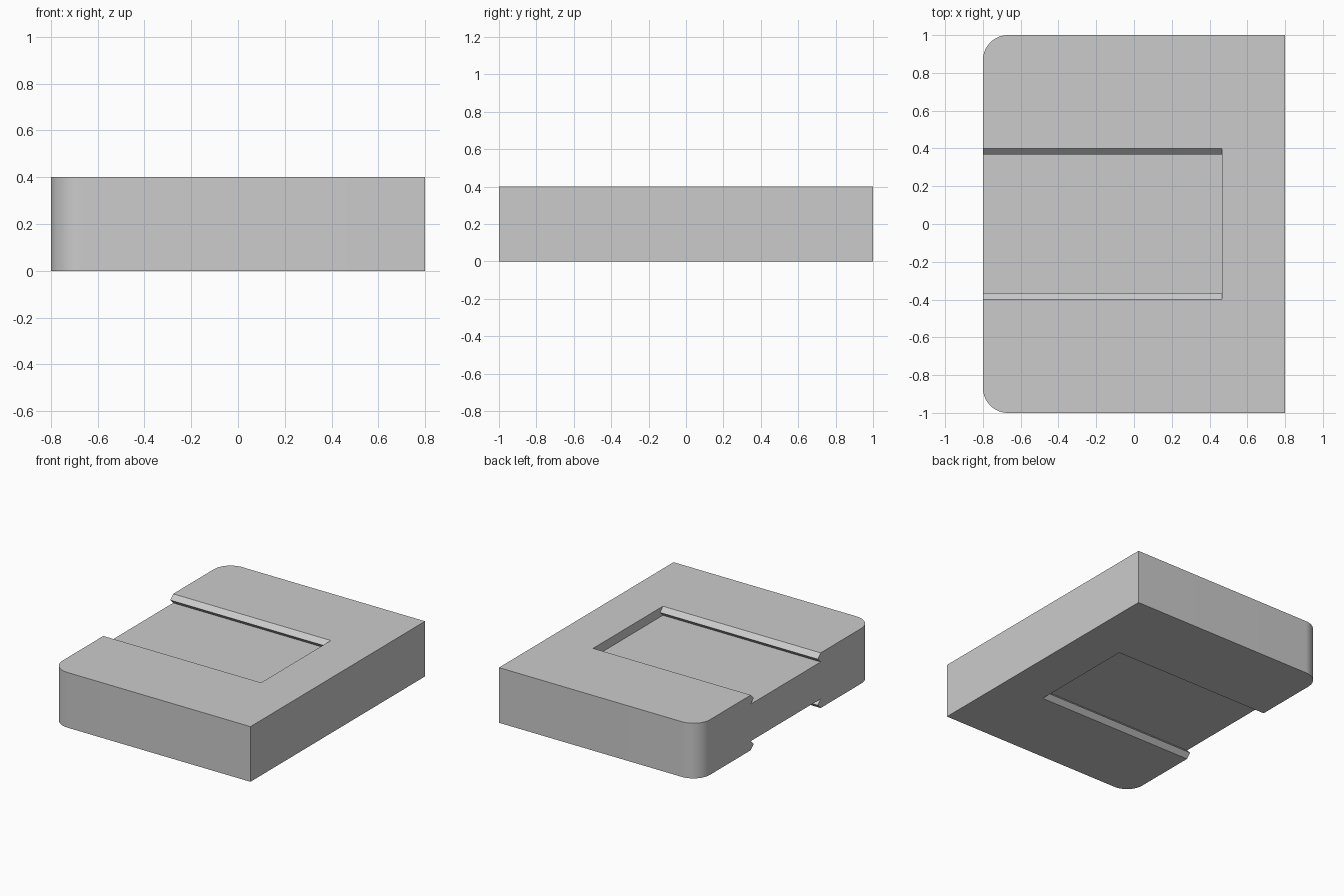
import bpy
import bmesh
import math

cube = bpy.data.objects.get("Cube")
if cube:
    bpy.data.objects.remove(cube, do_unlink=True)

HALF_X, HALF_Y, HEIGHT = 0.8, 1.0, 0.4
CORNER = 0.133      # radius of the rounded vertical edges
HALF_SLOT = 0.4     # half width of the slot
LIP = 0.033         # size of the pointed lip along each slot side
SLOT_END = 0.465    # closed end of the slot

grey = bpy.data.materials.new("light grey")
grey.use_nodes = True
colour = (0.6, 0.6, 0.6, 1)
grey.diffuse_color = colour
grey.node_tree.nodes["Principled BSDF"].inputs["Base Color"].default_value = colour


def extruded(name, points, offset):
    """Solid made by sweeping a closed profile along an offset."""
    bm = bmesh.new()
    face = bm.faces.new([bm.verts.new(p) for p in points])
    swept = bmesh.ops.extrude_face_region(bm, geom=[face])["geom"]
    verts = [g for g in swept if isinstance(g, bmesh.types.BMVert)]
    bmesh.ops.translate(bm, verts=verts, vec=offset)
    bmesh.ops.recalc_face_normals(bm, faces=bm.faces)
    mesh = bpy.data.meshes.new(name)
    bm.to_mesh(mesh)
    bm.free()
    mesh.materials.append(grey)
    obj = bpy.data.objects.new(name, mesh)
    bpy.context.collection.objects.link(obj)
    return obj


# Slab outline: square on the left, rounded on the right
outline = [(HALF_X, -HALF_Y, 0), (HALF_X, HALF_Y, 0)]
for side, start in ((1, 90), (-1, 180)):
    for i in range(17):
        a = math.radians(start + 90 * i / 16)
        outline.append((-HALF_X + CORNER + CORNER * math.cos(a),
                        side * (HALF_Y - CORNER) + CORNER * math.sin(a), 0))
slab = extruded("slotted_slab", outline, (0, 0, HEIGHT))

# Slot cutters: a lipped profile in the top, mirrored to the bottom
half = [(HALF_SLOT, -0.1), (HALF_SLOT, 0), (HALF_SLOT - LIP, LIP), (HALF_SLOT, 2 * LIP)]
profile = half + [(-y, d) for y, d in reversed(half)]
START = -HALF_X - 0.1
for name, surface, down in (("top", HEIGHT, -1), ("bottom", 0, 1)):
    points = [(START, y, surface + down * d) for y, d in profile]
    cutter = extruded(name + "_slot_cutter", points, (SLOT_END - START, 0, 0))
    cutter.hide_render = True
    cut = slab.modifiers.new(name + "_slot", "BOOLEAN")
    cut.operation = "DIFFERENCE"
    cut.solver = "EXACT"
    cut.object = cutter
    bpy.context.view_layer.objects.active = slab
    bpy.ops.object.modifier_apply(modifier=cut.name)
    bpy.data.objects.remove(cutter, do_unlink=True)

# Smooth the rounded corners, keep all other edges sharp
bpy.ops.object.select_all(action="DESELECT")
slab.select_set(True)
bpy.context.view_layer.objects.active = slab
bpy.ops.object.shade_smooth_by_angle(angle=math.radians(30))
